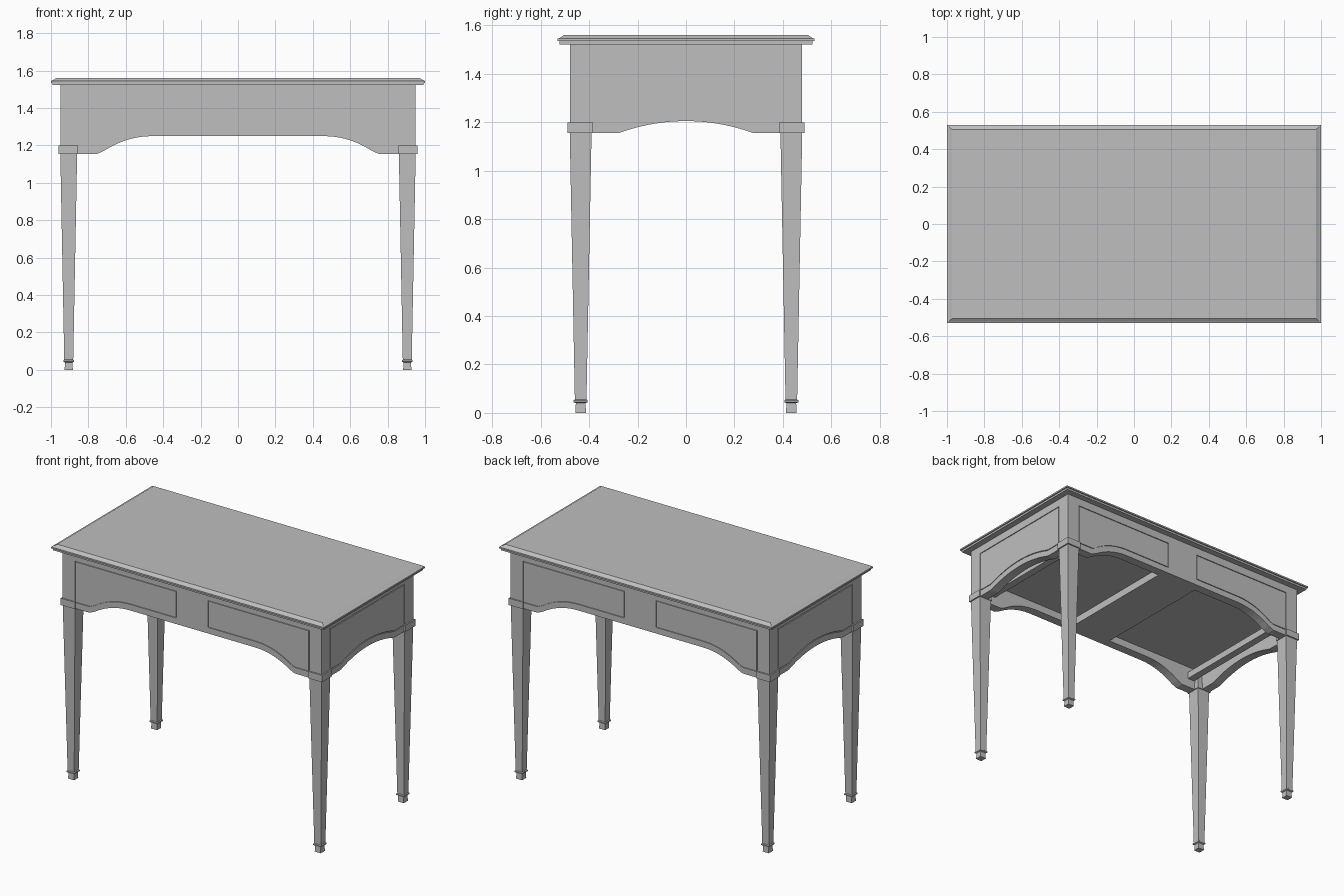
import bpy, bmesh, math
from mathutils import Matrix

cube = bpy.data.objects.get("Cube")
if cube:
    bpy.data.objects.remove(cube, do_unlink=True)

# One plain grey finish
grey = bpy.data.materials.new("plain_grey")
grey.use_nodes = True
grey.diffuse_color = (0.52, 0.52, 0.52, 1)
grey.node_tree.nodes["Principled BSDF"].inputs["Base Color"].default_value = (0.52, 0.52, 0.52, 1)

HX, HY = 0.95, 0.48        # outer half sizes of the apron
POST = 0.09                # square post width
LOW, RAIL, TOP = 1.155, 1.47, 1.525
LIP = 0.045                # height of the lip along the lower edge
GAP = 0.005                # groove around the panels


def finish(name, bm):
    bmesh.ops.recalc_face_normals(bm, faces=bm.faces)
    mesh = bpy.data.meshes.new(name)
    bm.to_mesh(mesh)
    bm.free()
    mesh.materials.append(grey)
    obj = bpy.data.objects.new(name, mesh)
    bpy.context.collection.objects.link(obj)
    return obj


def loft(name, sections, cx=0, cy=0):
    """Stack rectangular sections (z, half x, half y) and cap both ends."""
    bm = bmesh.new()
    rings = [[bm.verts.new((cx + sx * hx, cy + sy * hy, z))
              for sx, sy in ((-1, -1), (1, -1), (1, 1), (-1, 1))]
             for z, hx, hy in sections]
    for a, b in zip(rings, rings[1:]):
        for i in range(4):
            j = (i + 1) % 4
            bm.faces.new((a[i], a[j], b[j], b[i]))
    bm.faces.new(rings[0][::-1])
    bm.faces.new(rings[-1])
    return finish(name, bm)


def box(name, x0, x1, y0, y1, z0, z1):
    hx, hy = (x1 - x0) / 2, (y1 - y0) / 2
    return loft(name, [(z0, hx, hy), (z1, hx, hy)], (x0 + x1) / 2, (y0 + y1) / 2)


def board(name, low, high, u0, u1, d0, d1, turn, steps=48):
    """Upright board between two height curves, set on one of four sides."""
    bm = bmesh.new()
    rot = Matrix.Rotation(turn * math.pi / 2, 4, "Z")
    cols = []
    for i in range(steps + 1):
        u = u0 + (u1 - u0) * i / steps
        cols.append([bm.verts.new((u, -d, z)) for d, z in
                     ((d0, low(u)), (d1, low(u)), (d1, high(u)), (d0, high(u)))])
    for a, b in zip(cols, cols[1:]):
        for i in range(4):
            j = (i + 1) % 4
            bm.faces.new((a[i], a[j], b[j], b[i]))
    bm.faces.new(cols[0])
    bm.faces.new(cols[-1])
    bm.transform(rot)
    # Merge the strips of each flat side into single faces
    bmesh.ops.recalc_face_normals(bm, faces=bm.faces)
    bmesh.ops.dissolve_limit(bm, angle_limit=0.002, verts=bm.verts, edges=bm.edges)
    return finish(name, bm)


# Lower edges of the aprons
def long_edge(u):
    t = min(1, max(0, (abs(u) - 0.45) / 0.29))
    return 1.25 - 0.095 * t ** 2.2


def short_edge(u):
    return 1.205 - 0.05 * min(1, abs(u) / 0.28) ** 2


def level(z):
    return lambda u: z


def above(edge, dz):
    return lambda u: edge(u) + dz


# Table top with a stepped, bevelled rim
loft("table_top", [(1.522, 0.992, 0.522), (1.535, 0.992, 0.522), (1.535, 1.0, 0.53),
                   (1.545, 1.0, 0.53), (1.549, 0.99, 0.52), (1.56, 0.972, 0.505)])

# Tapered legs with feet, posts and collars
half = POST / 2
LEG = [(0, 0.022), (0.04, 0.02), (0.044, 0.029), (0.052, 0.029), (0.056, 0.024),
       (LOW, half), (TOP, half)]
for sx, side in ((1, "left"), (-1, "right")):
    for sy, end in ((-1, "front"), (1, "back")):
        cx, cy = sx * (HX - half), sy * (HY - half)
        loft(f"{end}_{side}_leg", [(z, h, h) for z, h in LEG], cx, cy)
        h = half + 0.007
        loft(f"{end}_{side}_collar", [(LOW, h, h), (LOW + LIP, h, h)],
             cx + sx * 0.002, cy + sy * 0.002)

# Aprons: a backing board with flush plates that leave grooves between them
for turn, name in enumerate(("front", "left", "back", "right")):
    is_long = turn % 2 == 0
    edge = long_edge if is_long else short_edge
    depth, span = (HY, HX - POST) if is_long else (HX, HY - POST)
    skin = depth - 0.006
    board(f"{name}_apron", edge, level(TOP), -span, span, depth - 0.06, skin, turn)
    board(f"{name}_lip", edge, above(edge, LIP - GAP), -span, span, skin, depth, turn)
    board(f"{name}_rail", level(RAIL), level(TOP), -span, span, skin, depth, turn)
    bottom, top = above(edge, LIP), level(RAIL - GAP)
    if is_long:
        for s, label in ((1, "a"), (-1, "b")):
            board(f"{name}_drawer_{label}", bottom, top, *sorted((s * 0.12, s * (span - GAP))),
                  skin, depth, turn)
        board(f"{name}_divider", above(edge, LIP - GAP), level(RAIL),
              -0.12 + GAP, 0.12 - GAP, skin, depth, turn)
    else:
        board(f"{name}_panel", bottom, top, -span + GAP, span - GAP, skin, depth, turn)

# Underside: centre support, drawer bottoms and runners
box("centre_support", -0.15, 0.15, -0.42, 0.42, 1.25, TOP)
for s, side in ((1, "left"), (-1, "right")):
    box(f"{side}_drawer_bottom", *sorted((s * 0.15, s * 0.89)), -0.42, 0.42, 1.30, 1.32)
    box(f"{side}_runner", *sorted((s * 0.80, s * 0.85)), -0.42, 0.42, 1.215, 1.26)
